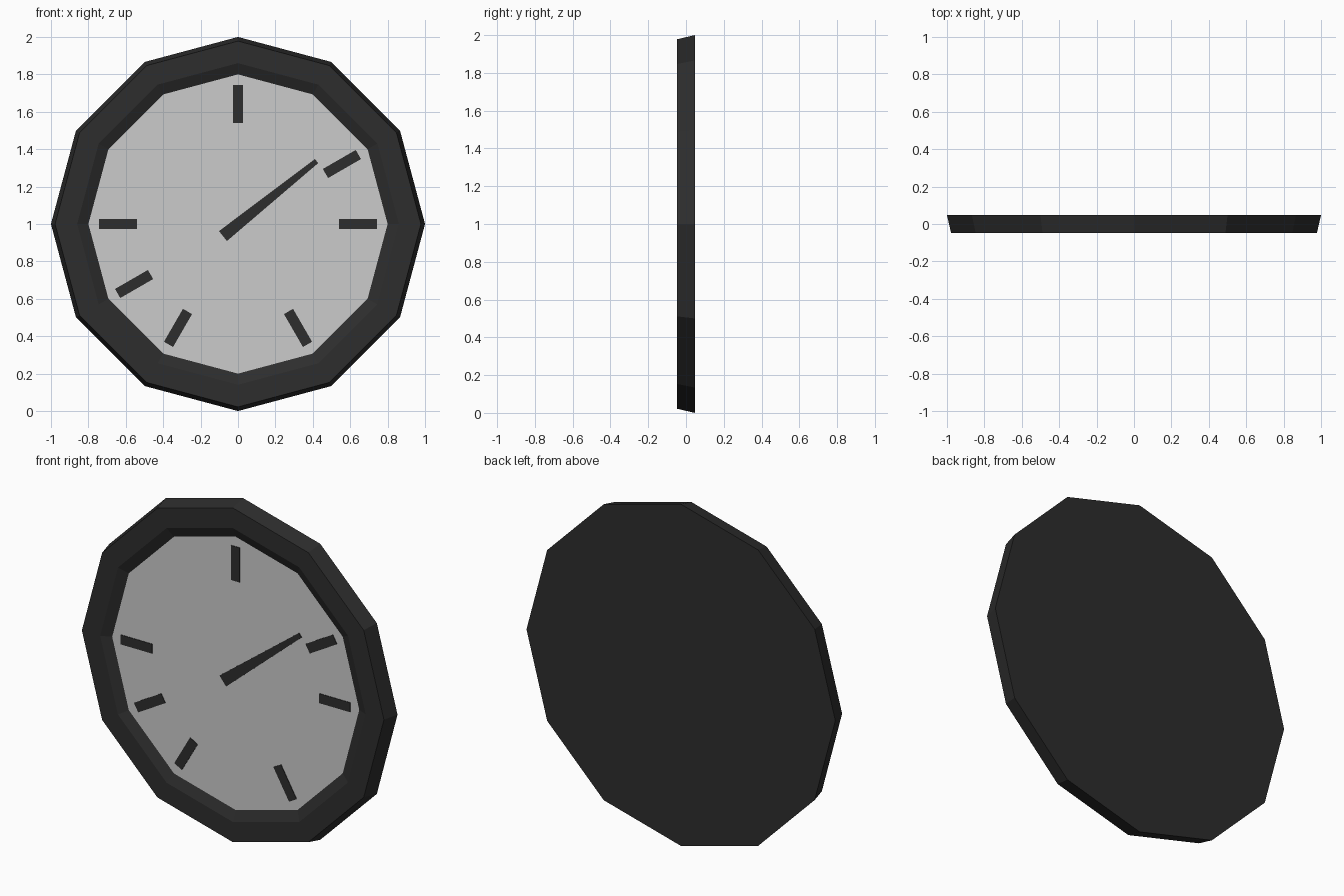
import bpy, bmesh, math

if "Cube" in bpy.data.objects:
    bpy.data.objects.remove(bpy.data.objects["Cube"])

SIDES = 12
CENTRE_Z = 1.0
DIAL_Y = -0.021


def material(name, value):
    m = bpy.data.materials.new(name)
    m.diffuse_color = (value, value, value, 1)
    m.use_nodes = True
    m.node_tree.nodes["Principled BSDF"].inputs["Base Color"].default_value = m.diffuse_color
    return m


dark = material("dark grey", 0.026)
pale = material("pale grey", 0.6)


def finish(name, bm, mat):
    bmesh.ops.recalc_face_normals(bm, faces=bm.faces[:])
    mesh = bpy.data.meshes.new(name)
    bm.to_mesh(mesh)
    bm.free()
    mesh.materials.append(mat)
    ob = bpy.data.objects.new(name, mesh)
    ob.location.z = CENTRE_Z
    bpy.context.collection.objects.link(ob)
    return ob


def ring(bm, radius, y):
    steps = [2 * math.pi * i / SIDES for i in range(SIDES)]
    return [bm.verts.new((radius * math.sin(a), y, radius * math.cos(a))) for a in steps]


def plate(name, outline, angle, y_back, y_front):
    """Thin plate from an outline of (along, across) points, turned by angle."""
    bm = bmesh.new()
    c, s = math.cos(angle), math.sin(angle)
    back, front = ([bm.verts.new((u * c - v * s, y, u * s + v * c)) for u, v in outline]
                   for y in (y_back, y_front))
    bm.faces.new(back)
    bm.faces.new(front)
    n = len(outline)
    for i in range(n):
        j = (i + 1) % n
        bm.faces.new((back[i], back[j], front[j], front[i]))
    return finish(name, bm, dark)


# Case: closed back, tapered outer wall, flat rim, bevelled inner wall; dial fills the opening
bm = bmesh.new()
profile = [(1.0, 0.047), (0.978, -0.047), (0.86, -0.047), (0.80, DIAL_Y)]
rings = [ring(bm, r, y) for r, y in profile]
bm.faces.new(rings[0])
for a, b in zip(rings, rings[1:]):
    for i in range(SIDES):
        j = (i + 1) % SIDES
        bm.faces.new((a[i], a[j], b[j], b[i]))
dial = bm.faces.new(rings[-1])
dial.material_index = 1
case = finish("case_and_dial", bm, dark)
case.data.materials.append(pale)

# Hour marks
mark = [(0.54, -0.028), (0.743, -0.028), (0.743, 0.028), (0.54, 0.028)]
for degrees in (90, 30, 0, -60, -120, -150, 180):
    plate("hour_mark", mark, math.radians(degrees), DIAL_Y + 0.001, DIAL_Y - 0.003)

# Single tapered hand, with a short tail behind the centre
hand = [(-0.103, -0.034), (0.538, -0.014), (0.538, 0.014), (-0.103, 0.034)]
plate("hand", hand, math.radians(38.7), DIAL_Y + 0.001, DIAL_Y - 0.005)
